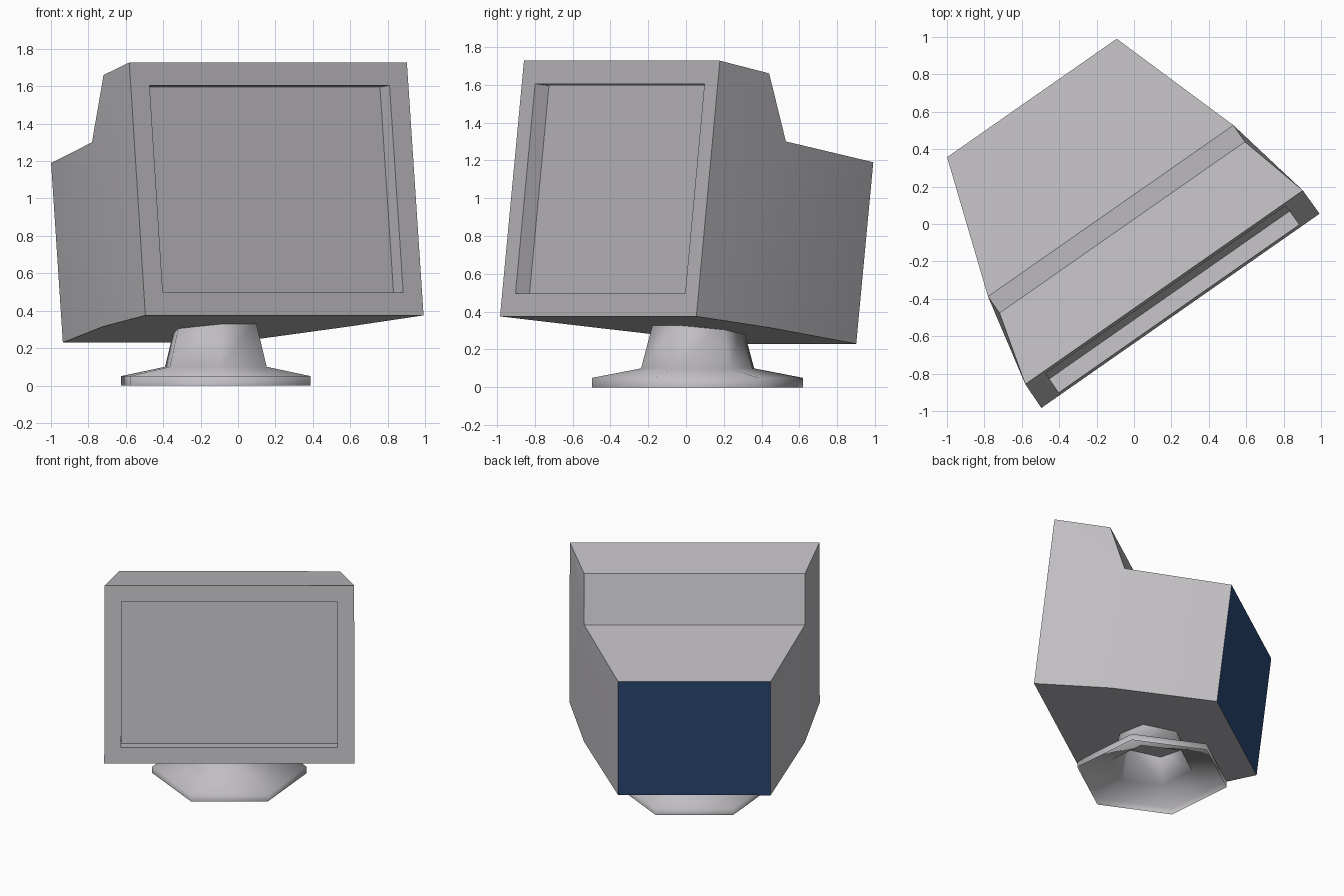
import bpy, bmesh, math
from mathutils import Vector

if "Cube" in bpy.data.objects:
    bpy.data.objects.remove(bpy.data.objects["Cube"])

YAW = math.atan2(1.04, 1.49)          # whole model is turned about z
U0 = -0.062                           # sideways offset of the symmetry plane
ORIGIN = (U0 * math.cos(YAW), U0 * math.sin(YAW), 0)


def material(name, rgb):
    m = bpy.data.materials.new(name)
    m.diffuse_color = (*rgb, 1)
    m.use_nodes = True
    m.node_tree.nodes["Principled BSDF"].inputs["Base Color"].default_value = m.diffuse_color
    return m


grey = material("warm_grey_plastic", (0.53, 0.515, 0.54))
blue = material("dark_blue_panel", (0.027, 0.073, 0.203))


def finish(name, bm, mats):
    me = bpy.data.meshes.new(name)
    bm.to_mesh(me)
    bm.free()
    ob = bpy.data.objects.new(name, me)
    bpy.context.collection.objects.link(ob)
    ob.location = ORIGIN
    ob.rotation_euler.z = YAW
    for m in mats:
        me.materials.append(m)
    return ob


# Monitor case: side profile (half width, depth, height), mirrored left/right
profile = {
    "front_low": (0.907, -0.523, 0.375),
    "mid_low": (0.80, 0.026, 0.315),
    "back_low": (0.553, 0.755, 0.23),
    "back_top": (0.553, 0.865, 1.19),
    "step_low": (0.80, 0.129, 1.30),
    "step_top": (0.80, 0.021, 1.66),
    "front_top": (0.905, -0.370, 1.727),
}
bm = bmesh.new()
left = {k: bm.verts.new((-w, y, z)) for k, (w, y, z) in profile.items()}
right = {k: bm.verts.new((w, y, z)) for k, (w, y, z) in profile.items()}
keys = list(profile)
strips = {}
for a, b in zip(keys, keys[1:] + keys[:1]):
    strips[a] = bm.faces.new((left[a], left[b], right[b], right[a]))
for side in (left, right):
    for names in (("front_low", "mid_low", "step_low", "front_top"),
                  ("front_top", "step_low", "step_top"),
                  ("mid_low", "back_low", "back_top", "step_low")):
        bm.faces.new([side[n] for n in names])
bmesh.ops.recalc_face_normals(bm, faces=bm.faces[:])
strips["back_low"].material_index = 1     # blue rear panel

# Recessed screen
screen = strips["front_top"]
bm.normal_update()
inward = -screen.normal.copy()
bmesh.ops.inset_region(bm, faces=[screen], thickness=0.123, use_even_offset=True)
pushed = bmesh.ops.extrude_discrete_faces(bm, faces=[screen])["faces"][0]
bmesh.ops.translate(bm, verts=list(pushed.verts), vec=inward * 0.09)
case = finish("monitor_case", bm, [grey, blue])
bpy.context.view_layer.objects.active = case
case.select_set(True)
bpy.ops.object.shade_smooth_by_angle(angle=math.radians(15))

# Hollow six-sided stand, open underneath
bm = bmesh.new()
rings = []
for r, z in ((0.56, 0), (0.56, 0.05), (0.30, 0.10), (0.235, 0.345)):
    rings.append([bm.verts.new((r * math.cos(k * math.pi / 3),
                                0.118 + r * math.sin(k * math.pi / 3), z))
                  for k in range(6)])
for lo, hi in zip(rings, rings[1:]):
    for k in range(6):
        n = (k + 1) % 6
        bm.faces.new((lo[k], lo[n], hi[n], hi[k])).smooth = True
finish("swivel_stand", bm, [grey])
